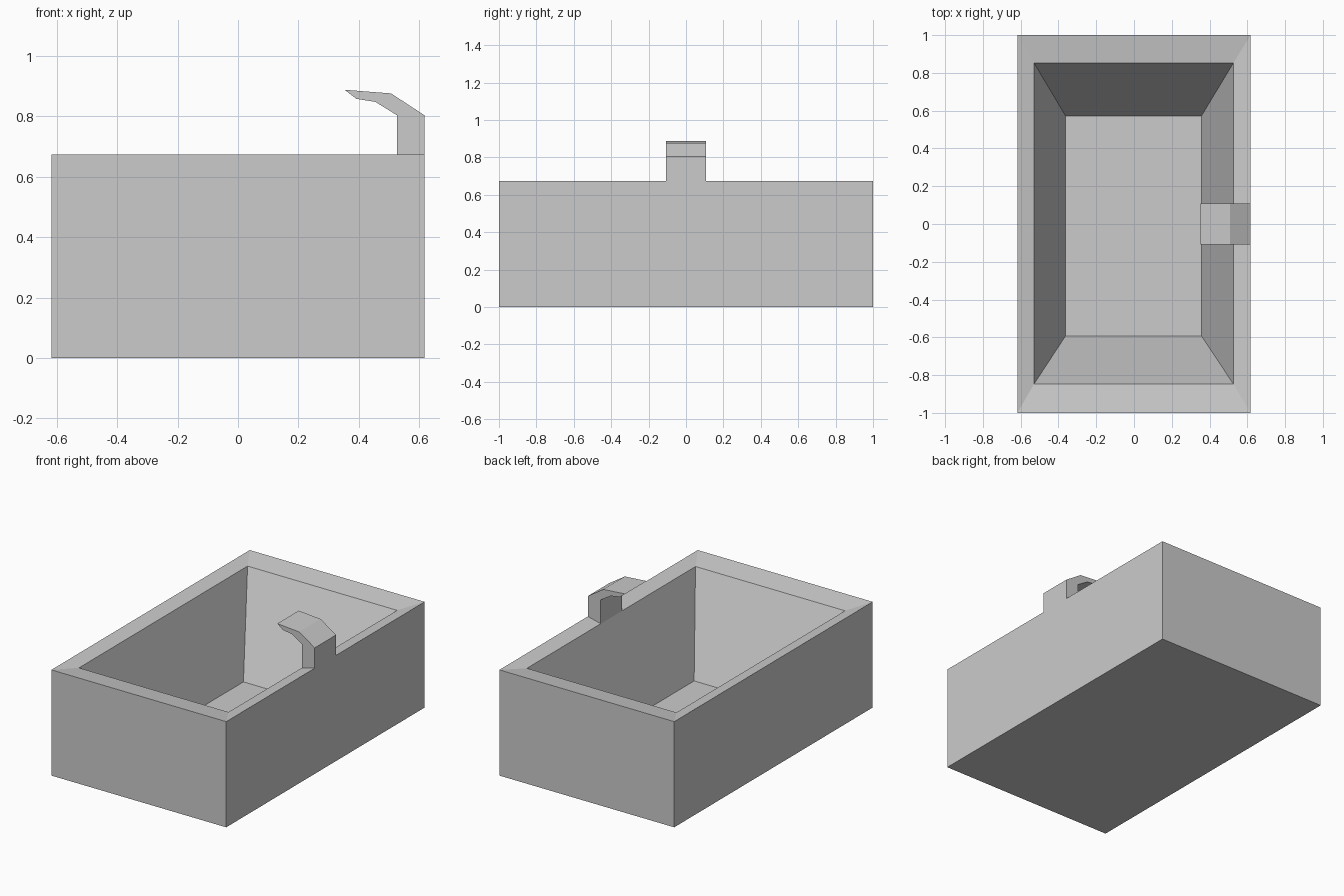
import bpy

if "Cube" in bpy.data.objects:
    bpy.data.objects.remove(bpy.data.objects["Cube"])


def add_mesh(name, verts, faces):
    mesh = bpy.data.meshes.new(name)
    mesh.from_pydata(verts, [], faces)
    mesh.update()
    obj = bpy.data.objects.new(name, mesh)
    bpy.context.collection.objects.link(obj)
    return obj


# Basin: rectangular loops from the base, over the sloped rim, to the inner floor
loops = [  # x min, x max, y min, y max, z
    (-0.617, 0.617, -1.0, 1.0, 0.0),
    (-0.617, 0.617, -1.0, 1.0, 0.674),
    (-0.529, 0.526, -0.847, 0.852, 0.652),
    (-0.362, 0.357, -0.592, 0.572, 0.065),
]
verts = []
for x0, x1, y0, y1, z in loops:
    verts += [(x0, y0, z), (x1, y0, z), (x1, y1, z), (x0, y1, z)]
faces = [(3, 2, 1, 0)]
for k in range(len(loops) - 1):
    a, b = 4 * k, 4 * k + 4
    for i in range(4):
        j = (i + 1) % 4
        faces.append((a + i, a + j, b + j, b + i))
top = 4 * (len(loops) - 1)
faces.append((top, top + 1, top + 2, top + 3))
add_mesh("basin", verts, faces)

# Spout: hooked side profile extruded along y, its foot resting on the rim
profile = [
    (0.526, 0.652), (0.617, 0.674), (0.617, 0.804), (0.507, 0.876),
    (0.353, 0.888), (0.392, 0.858), (0.455, 0.848), (0.526, 0.804),
]
n = len(profile)
half = 0.108
verts = [(x, y, z) for y in (-half, half) for x, z in profile]
# Quad strips on each side follow the bend; the foot stays open against the rim
strips = [(0, 1, 2, 7), (7, 2, 3, 6), (6, 3, 4, 5)]
faces = list(strips) + [tuple(n + i for i in reversed(f)) for f in strips]
faces += [(i, n + i, n + (i + 1) % n, (i + 1) % n) for i in range(1, n)]
add_mesh("spout", verts, faces)
